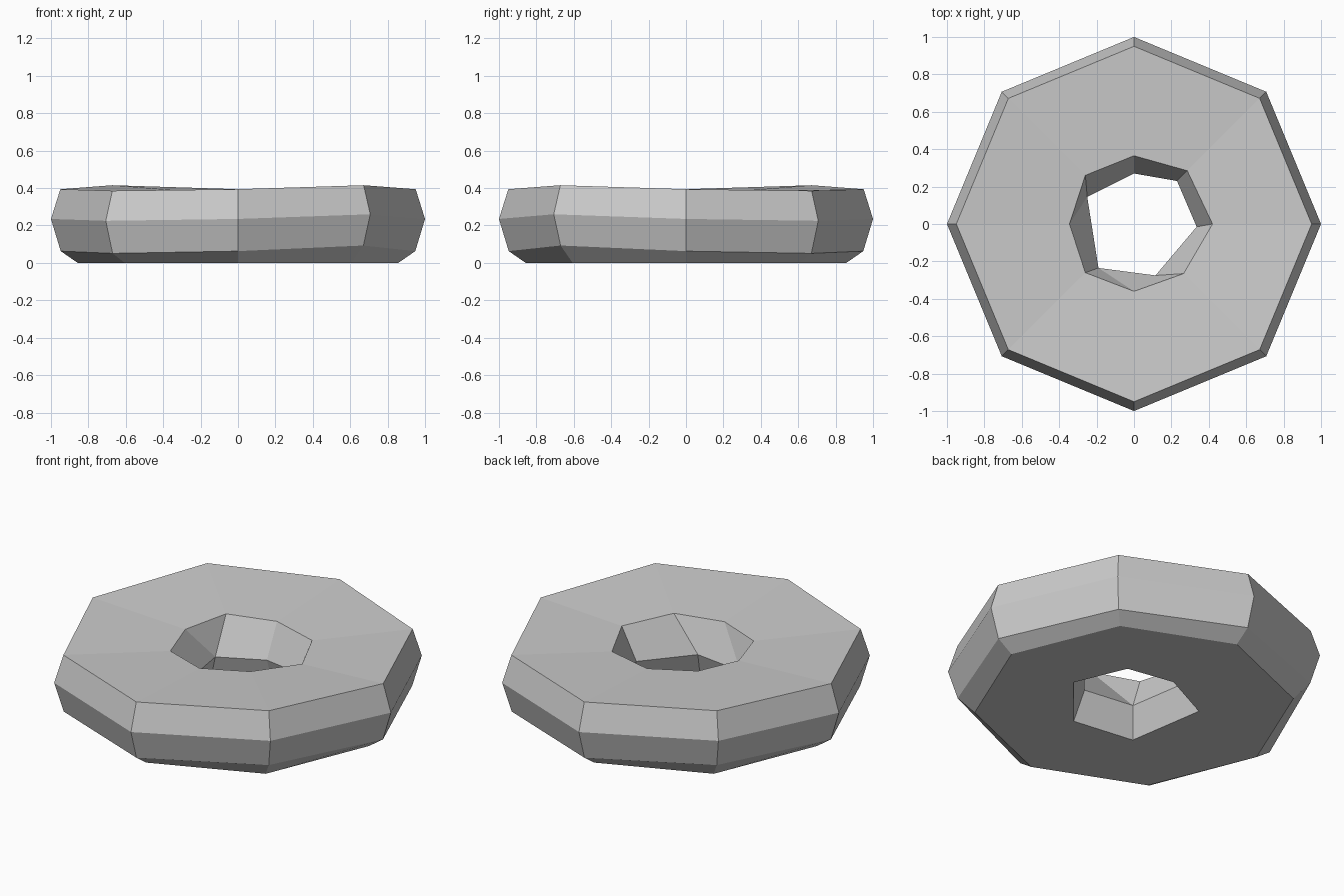
import bpy, bmesh, math
from mathutils import Vector

cube = bpy.data.objects.get("Cube")
if cube:
    bpy.data.objects.remove(cube)

SIDES = 8
RAISED, LOWERED = 0.025, -0.01


def warp(i):
    """Gentle saddle: one diagonal lifted, the other dropped."""
    if i % 2 == 0:
        return 0.0
    return LOWERED if i in (1, 5) else RAISED


def ring(bm, radii, z, amount=1.0):
    """One octagonal loop of vertices, with a radius per corner."""
    loop = []
    for i in range(SIDES):
        a = math.tau * i / SIDES
        loop.append(bm.verts.new((radii[i] * math.cos(a), radii[i] * math.sin(a),
                                  z + amount * warp(i))))
    return loop


def hexagon(bm, scale, z):
    """Uneven six-sided loop of the hole, shared out over eight slots."""
    points = [(0.335, -0.015), (0.23, 0.23), (0, 0.27),
              (-0.25, 0.145), (-0.19, -0.235), (0.115, -0.275)]
    verts = [bm.verts.new((x * scale, y * scale, z)) for x, y in points]
    return [verts[i] for i in (0, 1, 2, 3, 3, 4, 4, 5)]


def loft(bm, lower, upper):
    """Join two loops, making triangles where corners coincide."""
    for i in range(SIDES):
        j = (i + 1) % SIDES
        corners = list(dict.fromkeys((lower[i], lower[j], upper[j], upper[i])))
        if len(corners) > 2:
            bm.faces.new(corners)


bm = bmesh.new()

# Loops from the bottom of the hole, around the outside, and back into the hole
hole_bottom = hexagon(bm, 1.22, 0)
base = ring(bm, [0.857] * SIDES, 0, 0)
lower_rim = ring(bm, [0.948] * SIDES, 0.063, 1.2)
girdle = ring(bm, [1.0] * SIDES, 0.235)
upper_rim = ring(bm, [0.95] * SIDES, 0.394, 0.85)
hole_top = ring(bm, [0.42, 0.403, 0.365, 0.368, 0.345, 0.368, 0.36, 0.375], 0.368, 0.6)
waist = hexagon(bm, 1.0, 0.175)

loops = [hole_bottom, base, lower_rim, girdle, upper_rim, hole_top, waist, hole_bottom]
for first, second in zip(loops, loops[1:]):
    loft(bm, first, second)
bmesh.ops.recalc_face_normals(bm, faces=bm.faces)

mesh = bpy.data.meshes.new("stone_ring")
bm.to_mesh(mesh)
bm.free()
stone_ring = bpy.data.objects.new("stone_ring", mesh)
bpy.context.collection.objects.link(stone_ring)

# Plain grey stone
grey = bpy.data.materials.new("stone_grey")
grey.use_nodes = True
colour = (0.6, 0.6, 0.6, 1)
grey.diffuse_color = colour
grey.node_tree.nodes["Principled BSDF"].inputs["Base Color"].default_value = colour
mesh.materials.append(grey)
